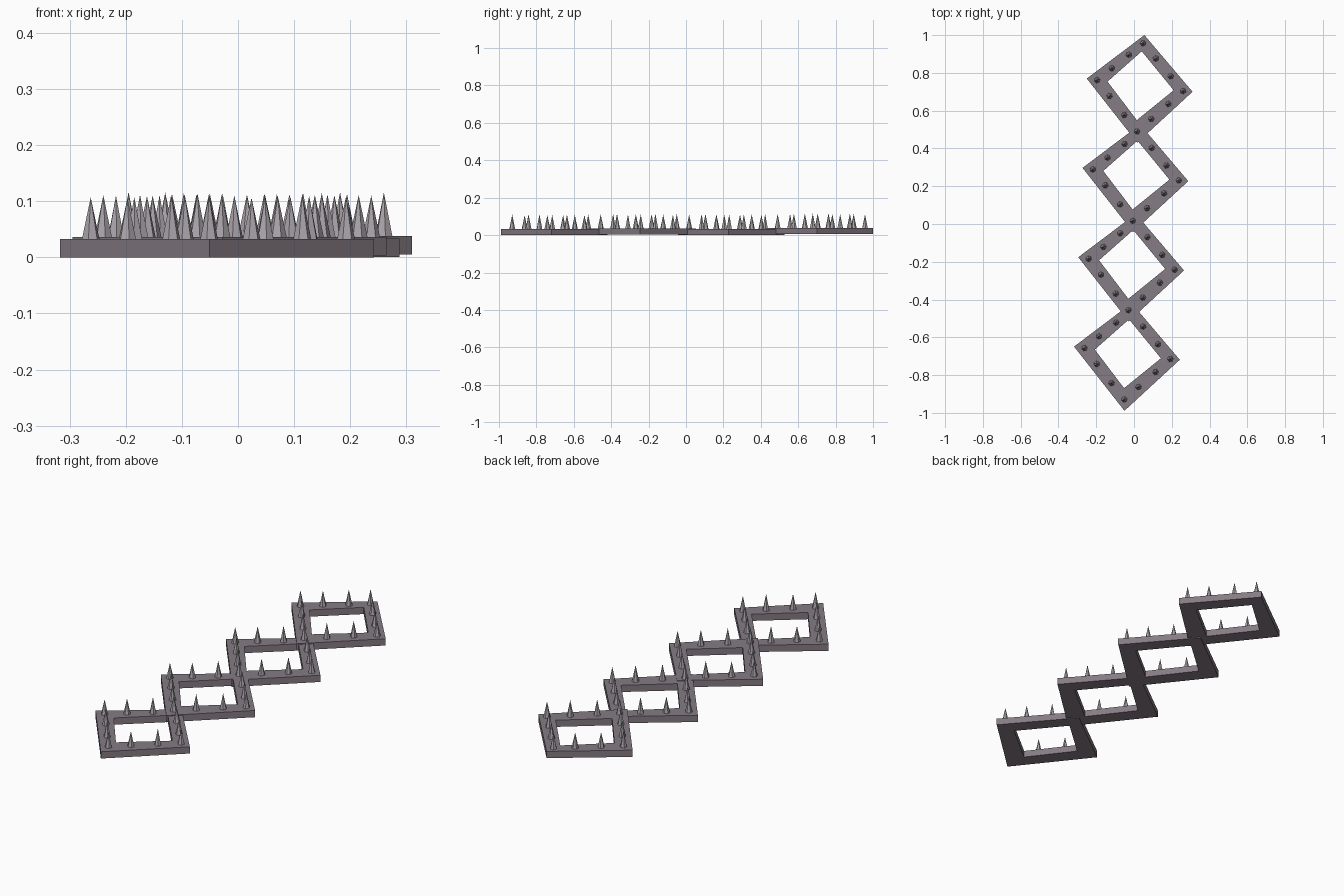
import bpy, bmesh, math, random
from mathutils import Vector, Matrix

if "Cube" in bpy.data.objects:
    bpy.data.objects.remove(bpy.data.objects["Cube"])

random.seed(4)

def material(name, col):
    m = bpy.data.materials.new(name)
    m.diffuse_color = (*col, 1)
    m.use_nodes = True
    m.node_tree.nodes["Principled BSDF"].inputs["Base Color"].default_value = m.diffuse_color
    return m

iron = material("dull mauve iron", (0.235, 0.20, 0.23))
steel = material("spike steel", (0.40, 0.37, 0.40))

def finish(bm, name, mat):
    bmesh.ops.recalc_face_normals(bm, faces=bm.faces)
    me = bpy.data.meshes.new(name)
    bm.to_mesh(me)
    bm.free()
    me.materials.append(mat)
    ob = bpy.data.objects.new(name, me)
    bpy.context.collection.objects.link(ob)
    return ob

# Corners of the rear diamond link: top, left, bottom, right
OUTER = [Vector(p) for p in ((0.055, 1.0), (-0.25, 0.77), (0.017, 0.43), (0.31, 0.70))]
CENTRE = [Vector(p) for p in ((0.048, 0.957), (-0.195, 0.762), (0.016, 0.49), (0.26, 0.704))]
INNER = [2 * c - o for c, o in zip(CENTRE, OUTER)]
STEP = Vector((-0.0225, -0.473))
THICK = 0.033
LIFT = [0.005, 0.001, 0.003, 0.0]

# Flat diamond frame
def frame(i):
    bm = bmesh.new()
    rings = []
    for ring, z in ((OUTER, 0), (OUTER, THICK), (INNER, THICK), (INNER, 0)):
        rings.append([bm.verts.new((*(p + STEP * i), z + LIFT[i])) for p in ring])
    for r in range(4):
        a, b = rings[r], rings[(r + 1) % 4]
        for k in range(4):
            n = (k + 1) % 4
            bm.faces.new((a[k], a[n], b[n], b[k]))
    finish(bm, f"diamond_link_{i + 1}", iron)

# Spikes: one at each corner, two along each edge
def spikes(i):
    bm = bmesh.new()
    for k in range(4):
        a, b = CENTRE[k], CENTRE[(k + 1) % 4]
        for t in (0, 0.31, 0.68):
            if i > 0 and k == 0 and t == 0:
                continue                      # shared with the link behind
            p = a.lerp(b, t) + STEP * i
            h = random.uniform(0.075, 0.081)
            base = THICK + LIFT[i] - 0.002
            bmesh.ops.create_cone(
                bm, cap_ends=True, segments=6, radius1=0.0165, radius2=0, depth=h,
                matrix=Matrix.Translation((p.x, p.y, base + h / 2))
                @ Matrix.Rotation(random.uniform(0, math.tau), 4, 'Z'))
    finish(bm, f"spikes_{i + 1}", steel)

for i in range(4):
    frame(i)
    spikes(i)
